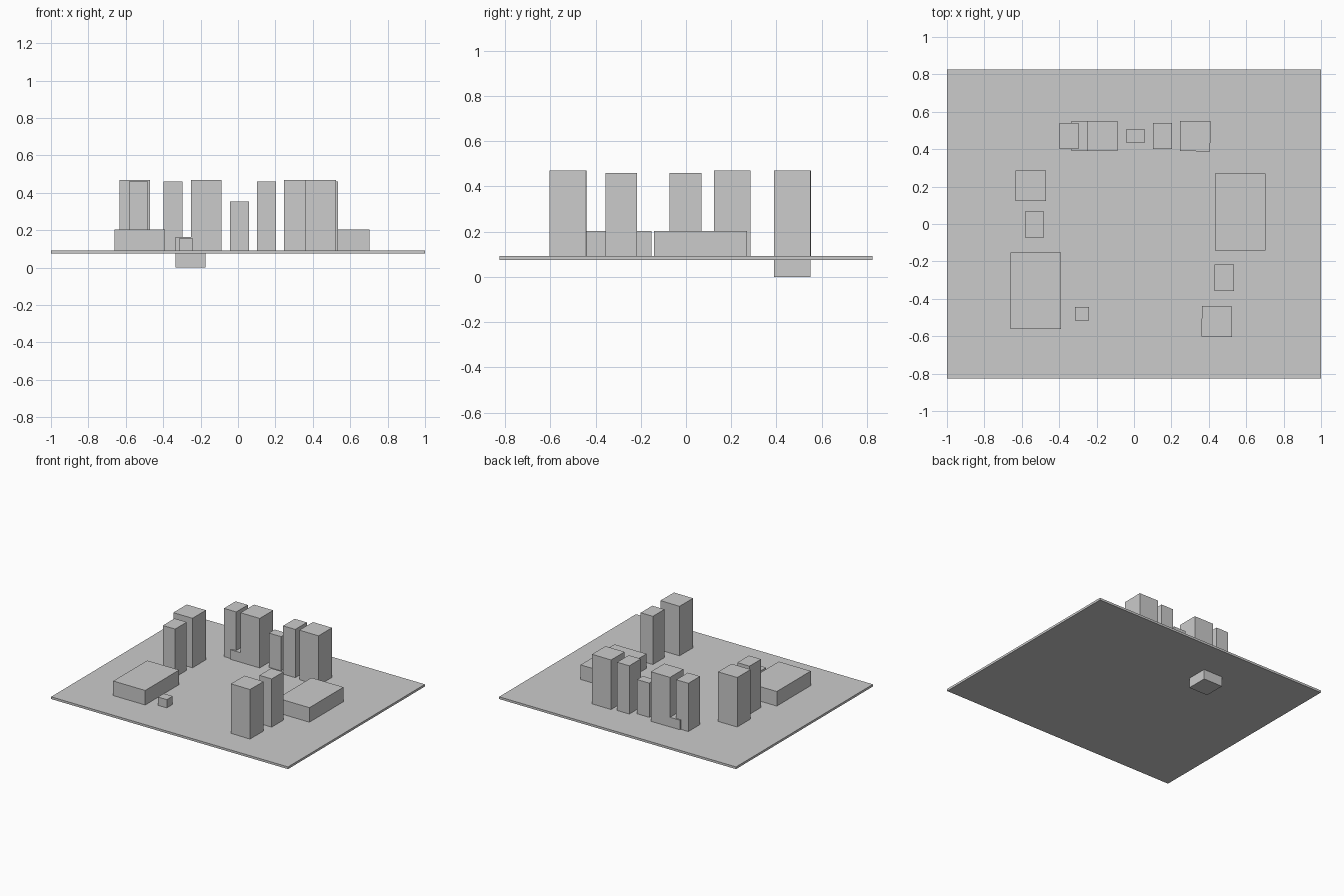
import bpy
from math import radians

if "Cube" in bpy.data.objects:
    bpy.data.objects.remove(bpy.data.objects["Cube"])


def block(name, x0, x1, y0, y1, z0, z1, turn=0.0):
    """Axis-aligned block from its bounds, optionally turned about z."""
    bpy.ops.mesh.primitive_cube_add(
        size=1, location=((x0 + x1) / 2, (y0 + y1) / 2, (z0 + z1) / 2),
        rotation=(0, 0, radians(turn)))
    ob = bpy.context.object
    ob.name = name
    ob.scale = (x1 - x0, y1 - y0, z1 - z0)
    return ob


def tower(name, cx, cy, w, d, top, turn=0.0):
    """Block standing on the ground plate."""
    return block(name, cx - w / 2, cx + w / 2, cy - d / 2, cy + d / 2,
                 GROUND, top, turn)


GROUND = 0.092

# ground plate
block("ground_plate", -1, 1, -0.825, 0.825, 0.075, GROUND)

# tall wide towers
for i, (x, y, turn) in enumerate([(-0.17, 0.47, 0), (0.327, 0.47, -0.5),
                                  (-0.552, 0.205, 0), (0.443, -0.521, -0.8)]):
    tower(f"wide_tower_{i + 1}", x, y, 0.162, 0.162, 0.47, turn)

# tall narrow towers
for i, (x, y) in enumerate([(-0.347, 0.47), (0.152, 0.47),
                            (-0.532, -0.002), (0.483, -0.287)]):
    tower(f"narrow_tower_{i + 1}", x, y, 0.103, 0.14, 0.46)

# low halls
tower("left_hall", -0.525, -0.357, 0.27, 0.41, 0.203)
tower("right_hall", 0.567, 0.064, 0.27, 0.41, 0.203)

# small blocks
tower("short_tower", 0.008, 0.47, 0.103, 0.07, 0.353)
tower("small_kiosk", -0.278, -0.48, 0.075, 0.07, 0.155)

# block sunk through the plate
block("sunken_block", -0.335, -0.174, 0.389, 0.55, 0.0, 0.165)
